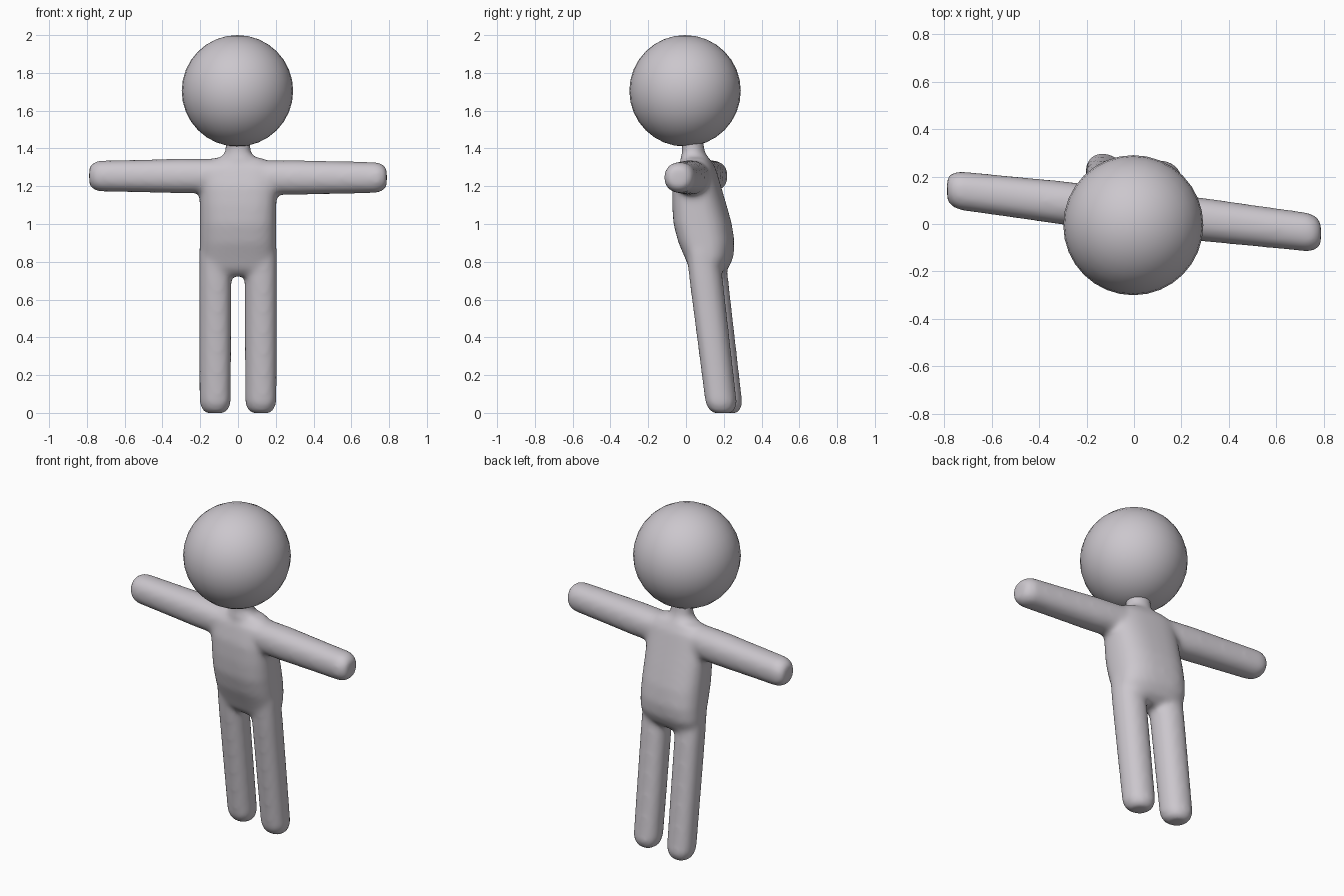
import bpy, bmesh, math
from mathutils import Vector

if "Cube" in bpy.data.objects:
    bpy.data.objects.remove(bpy.data.objects["Cube"])

SKEW = -0.119   # the whole body is turned slightly, left side further back

skin = bpy.data.materials.new("pale_grey")
skin.diffuse_color = (0.60, 0.57, 0.61, 1)
skin.use_nodes = True
skin.node_tree.nodes["Principled BSDF"].inputs["Base Color"].default_value = skin.diffuse_color


def loft(bm, sections, axis, power=2.0, n=32):
    """Skin rings of (position, centre a, centre b, radius a, radius b) along x or z."""
    rings = []
    for pos, ca, cb, ra, rb in sections:
        ring = []
        for i in range(n):
            t = 2 * math.pi * i / n
            c, s = math.cos(t), math.sin(t)
            a = ca + ra * math.copysign(abs(c) ** (2 / power), c)
            b = cb + rb * math.copysign(abs(s) ** (2 / power), s)
            p = Vector((a, b, pos)) if axis == 'z' else Vector((pos, a, b))
            p.y += SKEW * p.x
            ring.append(bm.verts.new(p))
        rings.append(ring)
    faces = [bm.faces.new(rings[0]), bm.faces.new(rings[-1])]
    for r0, r1 in zip(rings, rings[1:]):
        for i in range(n):
            j = (i + 1) % n
            faces.append(bm.faces.new((r0[i], r0[j], r1[j], r1[i])))
    bmesh.ops.recalc_face_normals(bm, faces=faces)


bm = bmesh.new()

# Torso: height, front, back, half width
torso = [(0.725, 0.06, 0.17, 0.17), (0.76, 0.025, 0.215, 0.195), (0.82, 0.0, 0.245, 0.203),
         (0.90, -0.035, 0.253, 0.203), (1.00, -0.062, 0.238, 0.203), (1.10, -0.068, 0.21, 0.203),
         (1.20, -0.065, 0.18, 0.205), (1.30, -0.04, 0.15, 0.20), (1.35, 0.0, 0.12, 0.13)]
loft(bm, [(z, 0, (f + b) / 2, w, (b - f) / 2) for z, f, b, w in torso], 'z', 2.7)

# Neck
loft(bm, [(1.28, 0, 0.05, 0.13, 0.08), (1.345, 0, 0.045, 0.10, 0.075), (1.38, 0, 0.04, 0.068, 0.06),
          (1.50, 0, 0.025, 0.068, 0.06)], 'z')

for side in (-1, 1):
    # Leg, leaning back towards a rounded foot
    leg = [(-0.002, 0.045), (0.012, 0.066), (0.05, 0.083), (0.35, 0.085), (0.70, 0.088), (0.86, 0.085)]
    loft(bm, [(z, side * 0.121, 0.207 - 0.122 * z, min(r, 0.086), r) for z, r in leg], 'z', 2.2)
    # Arm with a rounded end
    arm = [(0.08, 0.09), (0.30, 0.092), (0.50, 0.087), (0.74, 0.082), (0.775, 0.066), (0.788, 0.045)]
    loft(bm, [(side * x, 0.053, 1.25 - side * 0.004, r, r) for x, r in arm], 'x', 2.2)

mesh = bpy.data.meshes.new("body")
bm.to_mesh(mesh)
bm.free()
body = bpy.data.objects.new("body", mesh)
bpy.context.collection.objects.link(body)
mesh.materials.append(skin)

# Fuse the limbs into one soft skin
remesh = body.modifiers.new("fuse", 'REMESH')
remesh.mode = 'VOXEL'
remesh.voxel_size = 0.014
remesh.use_smooth_shade = True
soften = body.modifiers.new("soften", 'SMOOTH')
soften.factor = 0.5
soften.iterations = 14

# Head
bpy.ops.mesh.primitive_uv_sphere_add(segments=32, ring_count=16, radius=0.295, location=(-0.003, -0.005, 1.705))
head = bpy.context.object
head.name = "head"
head.data.materials.append(skin)
bpy.ops.object.shade_smooth()
